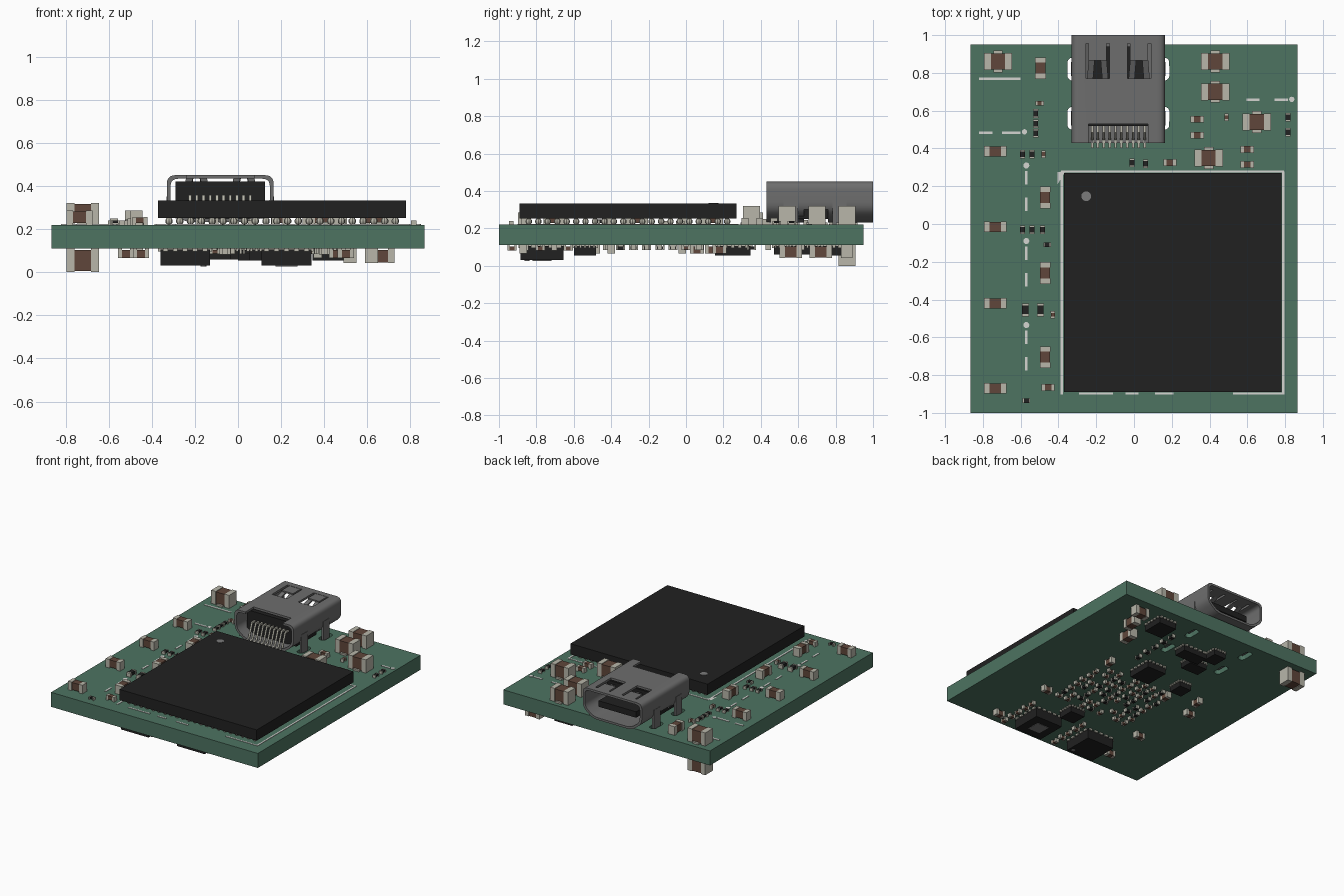
import bpy, bmesh, math, random
from mathutils import Matrix, Vector

if "Cube" in bpy.data.objects:
    bpy.data.objects.remove(bpy.data.objects["Cube"], do_unlink=True)
random.seed(4)

TOP, BOTTOM = 0.22, 0.11          # the two board surfaces
GREEN, BLACK, SHELL, BROWN, TIN, SILK, DOT = range(7)


def material(name, rgb):
    m = bpy.data.materials.new(name)
    m.use_nodes = True
    m.diffuse_color = (*rgb, 1)
    m.node_tree.nodes["Principled BSDF"].inputs["Base Color"].default_value = (*rgb, 1)
    return m


MATERIALS = [
    material("board green", (.075, .172, .12)),
    material("package black", (.015, .015, .015)),
    material("shell grey", (.155, .155, .155)),
    material("ceramic brown", (.115, .062, .043)),
    material("tin", (.48, .47, .40)),
    material("silkscreen white", (.66, .66, .64)),
    material("marker grey", (.2, .2, .2)),
]


def finish(bm, name, smooth=False):
    mesh = bpy.data.meshes.new(name)
    bmesh.ops.recalc_face_normals(bm, faces=bm.faces)
    bm.to_mesh(mesh)
    bm.free()
    for m in MATERIALS:
        mesh.materials.append(m)
    ob = bpy.data.objects.new(name, mesh)
    bpy.context.collection.objects.link(ob)
    if smooth:
        bpy.ops.object.select_all(action='DESELECT')
        ob.select_set(True)
        bpy.context.view_layer.objects.active = ob
        bpy.ops.object.shade_smooth_by_angle(angle=math.radians(35))
    return ob


def paint(verts, index):
    for f in {f for v in verts for f in v.link_faces}:
        f.material_index = index


def box(bm, lo, hi, index):
    lo, hi = Vector(lo), Vector(hi)
    mat = Matrix.Translation((lo + hi) / 2) @ Matrix.Diagonal((*(hi - lo), 1))
    paint(bmesh.ops.create_cube(bm, size=1, matrix=mat)["verts"], index)


def slab(bm, x, y, w, d, z, h, index):
    """Box centred on x, y that grows from z by h (h may be negative)."""
    z0, z1 = sorted((z, z + h))
    box(bm, (x - w / 2, y - d / 2, z0), (x + w / 2, y + d / 2, z1), index)


def disc(bm, x, y, r, z, h, index):
    mat = Matrix.Translation((x, y, z + h / 2))
    paint(bmesh.ops.create_cone(bm, cap_ends=True, segments=16, radius1=r, radius2=r,
                                depth=abs(h), matrix=mat)["verts"], index)


def passive(bm, x, y, length, width, height, along_y=False, body=BROWN, z=TOP):
    """Two-terminal part: body with a tin cap at each end."""
    end = length * (.25 if body == BROWN else .17)
    up = 1 if z == TOP else -1

    def piece(offset, l, w, z0, h, index):
        if along_y:
            slab(bm, x, y + offset, w, l, z0, h, index)
        else:
            slab(bm, x + offset, y, l, w, z0, h, index)

    piece(0, length - 2 * end, width * .95, z + up * .008, up * (height * .96 - .008), body)
    for s in (-1, 1):
        piece(s * (length - end) / 2, end, width, z, up * height, TIN)


def cut(ob, cutters):
    for c in cutters:
        c.hide_render = True
        mod = ob.modifiers.new("cut", 'BOOLEAN')
        mod.object, mod.solver = c, 'EXACT'
    bpy.context.view_layer.update()
    graph = bpy.context.evaluated_depsgraph_get()
    mesh = bpy.data.meshes.new_from_object(ob.evaluated_get(graph))
    ob.modifiers.clear()
    ob.data = mesh
    for c in cutters:
        bpy.data.objects.remove(c, do_unlink=True)


# Board with four slots for the connector legs
CX, HALF = -.0825, .2475
LEGS = [(CX + s * (HALF - .005), y) for s in (-1, 1) for y in (.56, .82)]
bm = bmesh.new()
box(bm, (-.866, -1, BOTTOM), (.866, .95, TOP), GREEN)
board = finish(bm, "board")
slots = []
for x, y in LEGS:
    bm = bmesh.new()
    bmesh.ops.create_cone(bm, cap_ends=True, segments=16, radius1=.028, radius2=.028, depth=.5,
                          matrix=Matrix.Translation((x, y, .2)))
    for v in bm.verts:
        v.co.y += math.copysign(.033, v.co.y - y)
    slots.append(finish(bm, "slot_cutter"))
cut(board, slots)

# Main chip, pin-one marker and ball grid
bm = bmesh.new()
box(bm, (-.37, -.89, .252), (.78, .27, .333), BLACK)
disc(bm, -.253, .147, .026, .333, .002, DOT)
finish(bm, "main_chip")
bm = bmesh.new()
N = 22
for i in range(N):
    for j in range(N):
        at = (-.32 + 1.05 * i / (N - 1), -.84 + 1.06 * j / (N - 1), .237)
        made = bmesh.ops.create_uvsphere(bm, u_segments=8, v_segments=5, radius=.018,
                                         matrix=Matrix.Translation(at))
        paint(made["verts"], TIN)
finish(bm, "solder_balls", smooth=True)

# Printed lines and dots
bm = bmesh.new()
INK = .003
for x in (-.382, .79):
    slab(bm, x, -.312, .012, 1.18, TOP, INK, SILK)
slab(bm, .204, .277, 1.18, .01, TOP, INK, SILK)
for x, w in ((-.2, .18), (-.01, .07), (.16, .1), (.66, .27)):
    slab(bm, x, -.897, w, .01, TOP, INK, SILK)
corner = [bm.verts.new((x, y, TOP + INK)) for x, y in ((-.405, .275), (-.365, .275), (-.405, .21))]
bm.faces.new(corner).material_index = SILK
for x, y, w in ((-.71, .77, .22), (-.785, .483, .07), (-.65, .483, .1), (.63, .657, .07), (.78, .657, .07)):
    slab(bm, x, y, w, .013, TOP, INK, SILK)
for y in (.31, -.09, -.535):
    disc(bm, -.57, y, .016, TOP, INK, SILK)
    for drop in (.065, .205):
        slab(bm, -.57, y - drop, .013, .07, TOP, INK, SILK)
disc(bm, -.58, .488, .014, TOP, INK, SILK)
disc(bm, .835, .66, .014, TOP, INK, SILK)
finish(bm, "printed_marks")

# Capacitors on the upper side
bm = bmesh.new()
for x, y in ((-.72, .86), (.43, .86), (.43, .7), (.65, .54), (.395, .35)):
    passive(bm, x, y, .15, .09, .1)
    slab(bm, x, y, .05, .115, TOP, .012, TIN)
for y in (.385, -.015, -.42, -.87):
    passive(bm, -.735, y, .12, .056, .065)
for x, y in ((-.495, .825), (-.47, .14), (-.47, -.26), (-.47, -.705)):
    passive(bm, x, y, .115, .056, .065, True)
for x, y in ((.335, .555), (.335, .47), (.6, .395), (.6, .315), (.19, .325), (-.455, -.865)):
    passive(bm, x, y, .07, .036, .035)
passive(bm, -.5, .64, .045, .025, .025)
for x, y in ((.49, .565), (-.43, -.48), (-.48, .37)):
    passive(bm, x, y, .04, .022, .025, True)
finish(bm, "upper_capacitors")

# Resistors on the upper side
bm = bmesh.new()
spots = [(-.52, y) for y in (.585, .53, .48)] + [(.815, y) for y in (.565, .485)]
spots += [(x, y) for x in (-.59, -.54) for y in (.37, -.03)]
spots += [(-.01, .325), (.06, .32), (-.485, -.03)]
for x, y in spots:
    passive(bm, x, y, .045, .027, .02, True, BLACK)
for x, y in ((-.46, -.11), (-.57, -.935)):
    passive(bm, x, y, .04, .025, .02, False, BLACK)
for x in (-.575, -.495):
    passive(bm, x, -.455, .068, .036, .03, True, BLACK)
finish(bm, "upper_resistors")


# Connector shell: rounded tube along y
def rounded(corners, r, steps=5):
    pts = []
    for i, p in enumerate(corners):
        a, b = Vector(corners[i - 1]), Vector(corners[(i + 1) % len(corners)])
        p = Vector(p)
        s, e = p + (a - p).normalized() * r, p + (b - p).normalized() * r
        for k in range(steps + 1):
            t = k / steps
            pts.append(s.lerp(p, t).lerp(p.lerp(e, t), t))
    return pts


half = [(.165, .232), (HALF, .3), (HALF, .45)]
outer = rounded(half + [(-x, z) for x, z in reversed(half)], .04)
MID = .341
inner = [Vector((p.x * .93, MID + (p.y - MID) * .85)) for p in outer]
bm = bmesh.new()
rings = [[bm.verts.new((CX + p.x, y, p.y)) for p in loop]
         for loop, y in ((outer, .43), (outer, 1), (inner, 1), (inner, .43))]
for a, b in zip(rings, rings[1:] + rings[:1]):
    for i in range(len(a)):
        j = (i + 1) % len(a)
        bm.faces.new((a[i], a[j], b[j], b[i])).material_index = SHELL
shell = finish(bm, "connector_shell")
cutters = []
for lo, hi in (((-.24, .4, .4), (.075, .53, .5)),            # notch above the pins
               ((-.5, .63, .2), (.3, .76, .3)),              # side openings
               ((-.255, .77, .4), (-.13, .955, .5)),         # spring windows
               ((-.035, .77, .4), (.09, .955, .5))):
    bm = bmesh.new()
    box(bm, lo, hi, SHELL)
    cutters.append(finish(bm, "shell_cutter"))
cut(shell, cutters)
shell.select_set(True)
bpy.context.view_layer.objects.active = shell
bpy.ops.object.shade_smooth_by_angle(angle=math.radians(35))

# Legs and sloping contact springs
bm = bmesh.new()
for x, y in LEGS:
    slab(bm, x, y, .015, .075, .13, .22, SHELL)
for x in (-.1925, .0275):
    slab(bm, x, .91, .095, .09, .436, .012, SHELL)
    for s in (-1, 1):
        start = len(bm.verts)
        slab(bm, x + s * .03, .83, .032, .12, .436, .012, SHELL)
        bm.verts.ensure_lookup_table()
        for v in bm.verts[start:]:
            if v.co.y < .83:
                v.co += Vector((s * .01, 0, -.045))
finish(bm, "legs_and_springs")

# Insulator, mating tongue and solder tails
bm = bmesh.new()
box(bm, (-.29, .52, .25), (.125, .76, .42), BLACK)
box(bm, (-.24, .76, .3), (.075, .94, .345), BLACK)
finish(bm, "connector_insulator")
bm = bmesh.new()
for k in range(10):
    x = CX + (k - 4.5) * .031
    slab(bm, x, .505, .013, .04, .345, .014, TIN)
    start = len(bm.verts)
    slab(bm, x, .465, .013, .04, .345, .014, TIN)
    bm.verts.ensure_lookup_table()
    for v in bm.verts[start:]:
        if v.co.y < .46:
            v.co.z -= .11
    slab(bm, x, .425, .013, .045, TOP, .03, TIN)
finish(bm, "connector_pins")

# Chips on the underside with rows of leads
bm = bmesh.new()
chips = ((.225, -.77, .23, .23, .08), (-.245, -.77, .23, .23, .08), (.11, -.54, .12, .12, .055),
         (.08, .25, .16, .19, .055), (-.24, .22, .1, .11, .05), (.42, .79, .15, .16, .055),
         (.01, .63, .2, .1, .05), (-.11, .52, .15, .1, .05), (-.14, .71, .1, .12, .05))
for x, y, w, d, h in chips:
    slab(bm, x, y, w, d, BOTTOM - .004, .004 - h, BLACK)
    for k in range(5):
        t = (k - 2) / 5
        slab(bm, x + t * w, y, w * .1, d + .02, BOTTOM, -.014, TIN)
        slab(bm, x, y + t * d, w + .02, d * .1, BOTTOM, -.014, TIN)
slab(bm, .225, -.77, .1, .1, BOTTOM - .08, -.003, DOT)
disc(bm, -.16, -.85, .014, BOTTOM - .08, -.003, DOT)
finish(bm, "lower_chips")

# Capacitors and small parts on the underside
bm = bmesh.new()
passive(bm, -.72, .86, .15, .09, BOTTOM, z=BOTTOM)
passive(bm, .665, .86, .12, .06, .068, z=BOTTOM)
for x, y in ((.52, .56), (.62, .72)):
    passive(bm, x, y, .12, .06, .068, True, z=BOTTOM)
for x, y in ((-.45, -.48), (-.46, .14), (-.52, -.02), (.5, -.87), (.46, -.4), (.37, .18), (-.24, .06), (-.45, -.8)):
    passive(bm, x, y, .075, .04, .045, y > 0, z=BOTTOM)
for i in range(9):
    for j in range(8):
        if random.random() < .85:
            passive(bm, -.26 + i * .075 + random.uniform(-.01, .01), -.42 + j * .07, .048, .026, .025,
                    random.random() < .5, random.choice((BROWN, BROWN, BLACK)), BOTTOM)
for side in (-.06, .4):
    for k in range(5):
        passive(bm, side, -.93 + k * .075, .05, .028, .028, k % 2 == 0, z=BOTTOM)
for k in range(5):
    passive(bm, .25, .35 + k * .09, .05, .028, .025, k % 2 == 0, BLACK, BOTTOM)
finish(bm, "lower_passives")
